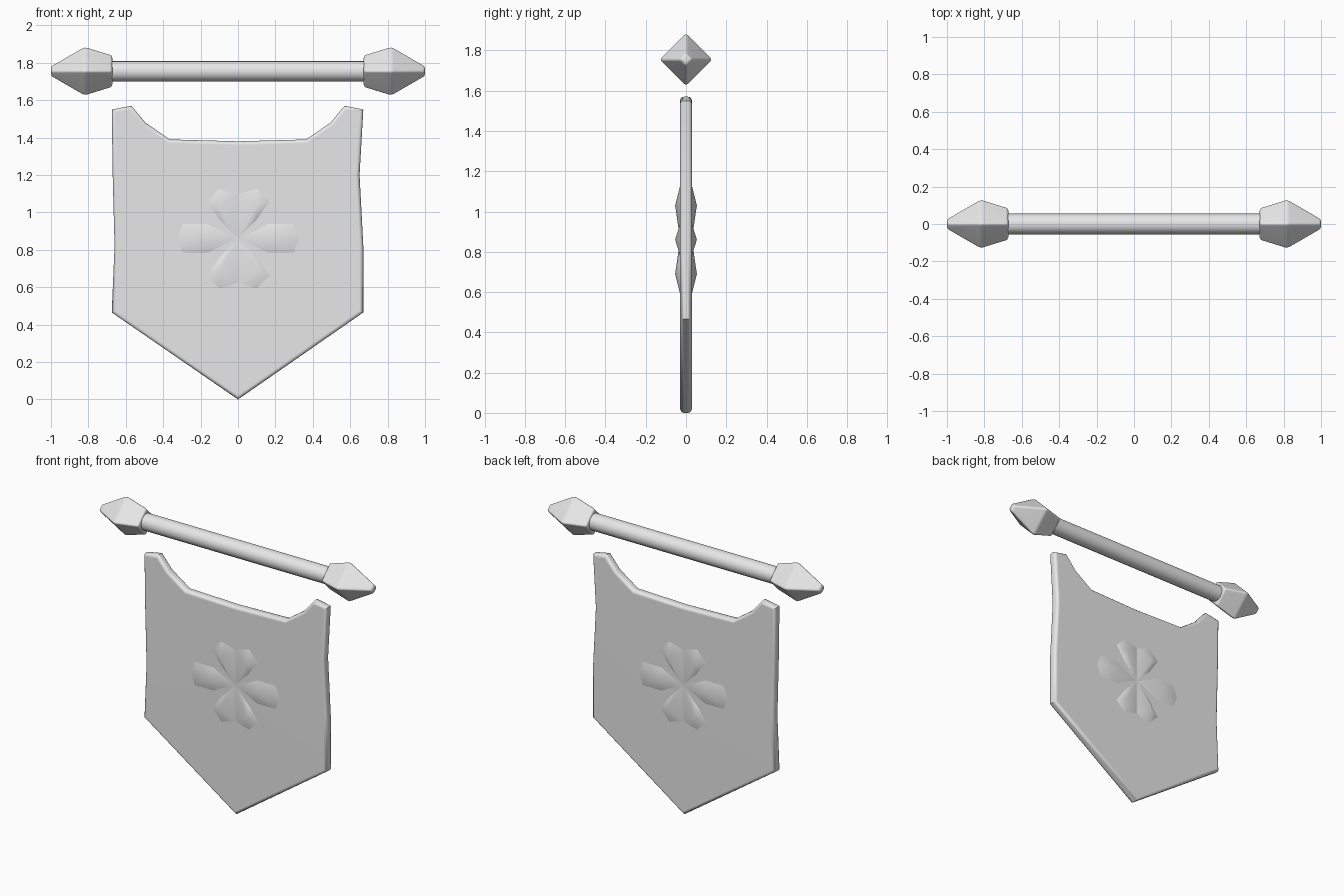
import bpy, bmesh, math
from mathutils import Matrix, Vector

if "Cube" in bpy.data.objects:
    bpy.data.objects.remove(bpy.data.objects["Cube"])

GREY = (0.8, 0.8, 0.8, 1)
grey = bpy.data.materials.new("plain grey")
grey.use_nodes = True
grey.diffuse_color = GREY
grey.node_tree.nodes["Principled BSDF"].inputs["Base Color"].default_value = GREY

ROD_Z = 1.755


def finish(name, bm, angle):
    """Turn a bmesh into a smooth-shaded grey object."""
    bmesh.ops.recalc_face_normals(bm, faces=bm.faces)
    mesh = bpy.data.meshes.new(name)
    bm.to_mesh(mesh)
    bm.free()
    mesh.materials.append(grey)
    obj = bpy.data.objects.new(name, mesh)
    bpy.context.collection.objects.link(obj)
    bpy.ops.object.select_all(action='DESELECT')
    obj.select_set(True)
    bpy.context.view_layer.objects.active = obj
    bpy.ops.object.shade_smooth_by_angle(angle=math.radians(angle))
    obj.modifiers.new("even shading", 'WEIGHTED_NORMAL').keep_sharp = True
    return obj


# Cloth: slightly uneven outline, thickened, with a rounded rim
outline = [(0, 0), (0.67, 0.465), (0.67, 0.82), (0.65, 1.2), (0.67, 1.55),
           (0.57, 1.57), (0.495, 1.48), (0.365, 1.39), (0, 1.38),
           (-0.365, 1.39), (-0.495, 1.48), (-0.57, 1.57), (-0.675, 1.55),
           (-0.67, 1.2), (-0.66, 0.82), (-0.675, 0.465)]
HALF = 0.03
bm = bmesh.new()
face = bm.faces.new([bm.verts.new((x, -HALF, z)) for x, z in outline])
extruded = bmesh.ops.extrude_face_region(bm, geom=[face], use_keep_orig=True)
moved = [g for g in extruded["geom"] if isinstance(g, bmesh.types.BMVert)]
bmesh.ops.translate(bm, verts=moved, vec=(0, 2 * HALF, 0))
bmesh.ops.recalc_face_normals(bm, faces=bm.faces)
rim = [e for e in bm.edges if abs(e.verts[0].co.y - e.verts[1].co.y) < 0.001]
bmesh.ops.bevel(bm, geom=rim, offset=0.02, segments=3, profile=0.5, affect='EDGES')
finish("banner_cloth", bm, 50)

# Emblem: low pointed petals around a centre, on both sides of the cloth
CENTRE_Z = 0.86
tall_petal = ((0.1, 0.17), [(0, 0), (0.1, 0.1), (0.17, 0.2), (0.1, 0.27), (0, 0.24)])
side_petal = ((0.2, 0), [(0, 0), (0.16, -0.08), (0.3, -0.08), (0.33, 0),
                         (0.3, 0.08), (0.16, 0.08)])
petals = [(tall_petal, sx, sz) for sx in (-1, 1) for sz in (-1, 1)]
petals += [(side_petal, sx, 1) for sx in (-1, 1)]
for side, y in (("front", -1), ("back", 1)):
    bm = bmesh.new()
    for (peak, base), sx, sz in petals:
        def point(p, depth):
            return bm.verts.new((p[0] * sx, y * depth, CENTRE_Z + p[1] * sz))
        tip = point(peak, 0.054)
        ring = [point(p, HALF - 0.001) for p in base]
        fan = [bm.faces.new((tip, a, b)) for a, b in zip(ring, ring[1:] + ring[:1])]
        bm.faces.new(ring)
    finish(side + "_emblem", bm, 60)

# Rod
bm = bmesh.new()
bmesh.ops.create_cone(bm, cap_ends=True, segments=16, radius1=0.055, radius2=0.055,
                      depth=1.4, matrix=Matrix.Translation((0, 0, ROD_Z))
                      @ Matrix.Rotation(math.pi / 2, 4, 'Y'))
finish("rod", bm, 40)

# Finials: four-sided points with softened edges
profile = [(0.672, 0.088), (0.82, 0.134), (1.0, 0.03)]
for name, side in (("left_finial", 1), ("right_finial", -1)):
    bm = bmesh.new()
    rings = []
    for x, r in profile:
        rings.append([bm.verts.new((side * x, r * math.cos(k * math.pi / 2),
                                    ROD_Z + r * math.sin(k * math.pi / 2)))
                      for k in range(4)])
    for a, b in zip(rings, rings[1:]):
        for k in range(4):
            n = (k + 1) % 4
            bm.faces.new((a[k], a[n], b[n], b[k]))
    bm.faces.new(rings[0])
    bm.faces.new(rings[-1])
    bmesh.ops.recalc_face_normals(bm, faces=bm.faces)
    bmesh.ops.bevel(bm, geom=bm.edges[:], offset=0.012, segments=2, profile=0.5,
                    affect='EDGES', clamp_overlap=True)
    finish(name, bm, 60)
